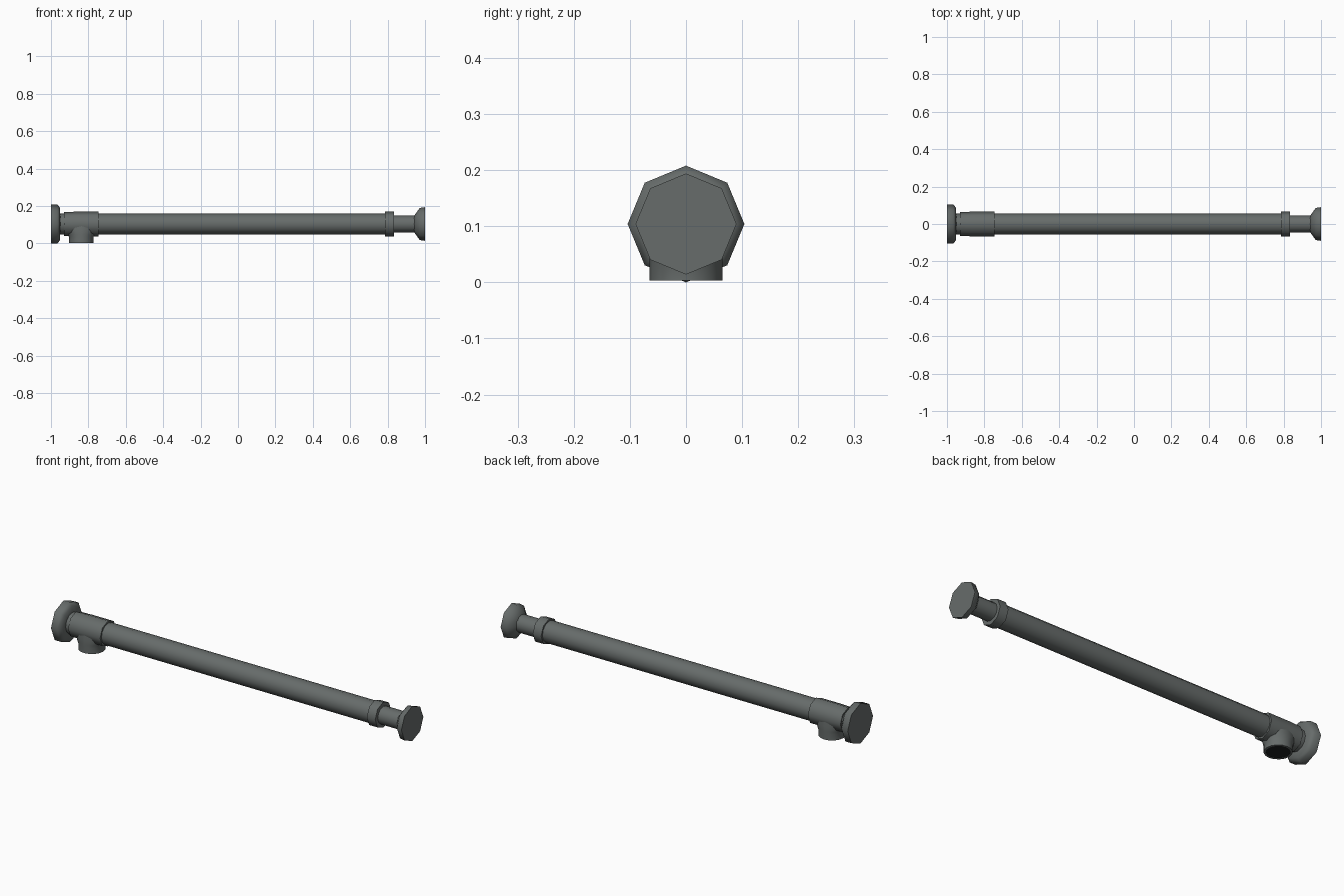
import bpy, bmesh, math

if "Cube" in bpy.data.objects:
    bpy.data.objects.remove(bpy.data.objects["Cube"])

AXIS_Z = 0.104


def material(name, rgb):
    m = bpy.data.materials.new(name)
    m.diffuse_color = (*rgb, 1)
    m.use_nodes = True
    m.node_tree.nodes["Principled BSDF"].inputs["Base Color"].default_value = m.diffuse_color
    return m


METAL = material("grey metal", (0.135, 0.15, 0.146))
DARK = material("dark opening", (0.012, 0.014, 0.014))


def loft(name, rings, mat):
    """Skin a list of point rings and cap both ends."""
    bm = bmesh.new()
    loops = [[bm.verts.new(p) for p in ring] for ring in rings]
    n = len(loops[0])
    for a, b in zip(loops, loops[1:]):
        for i in range(n):
            j = (i + 1) % n
            bm.faces.new((a[i], a[j], b[j], b[i]))
    bm.faces.new(loops[0])
    bm.faces.new(loops[-1])
    bmesh.ops.recalc_face_normals(bm, faces=bm.faces)
    me = bpy.data.meshes.new(name)
    bm.to_mesh(me)
    bm.free()
    me.materials.append(mat)
    ob = bpy.data.objects.new(name, me)
    bpy.context.collection.objects.link(ob)
    bpy.ops.object.select_all(action='DESELECT')
    ob.select_set(True)
    bpy.context.view_layer.objects.active = ob
    return ob


def smooth(angle):
    bpy.ops.object.shade_smooth_by_angle(angle=math.radians(angle))


def turned(name, profile, sides=8):
    """Lathe (x, radius) points about the pipe axis, one corner on top."""
    steps = [2 * math.pi * i / sides for i in range(sides)]
    ob = loft(name, [[(x, r * math.sin(t), AXIS_Z + r * math.cos(t)) for t in steps]
                     for x, r in profile], METAL)
    smooth(50)
    return ob


# Main run of pipe and the thinner necks
turned("main_pipe", [(-0.76, 0.055), (0.80, 0.055)], 12)
turned("left_neck", [(-0.96, 0.055), (-0.92, 0.055)], 12)
turned("right_neck", [(0.82, 0.045), (0.95, 0.045)], 12)

# Collars around the pipe
turned("right_collar", [(0.785, 0.066), (0.833, 0.066)])
turned("tee_body", [(-0.93, 0.064), (-0.89, 0.065), (-0.87, 0.066), (-0.745, 0.066)])

# End flanges
turned("left_flange", [(-1.0, 0.104), (-0.966, 0.104), (-0.952, 0.088), (-0.95, 0.05)])
turned("right_flange", [(0.942, 0.045), (0.972, 0.086), (1.0, 0.09)])

# Downward branch, flaring along the pipe where it joins
N = 16
TURN = [2 * math.pi * i / N for i in range(N)]


def oval(z, rx, ry):
    return [(-0.838 + rx * math.cos(t), ry * math.sin(t), z) for t in TURN]


loft("tee_branch", [oval(0.012, 0.053, 0.053), oval(0.003, 0.056, 0.056),
                    oval(0.003, 0.065, 0.065), oval(0.034, 0.065, 0.065),
                    oval(0.048, 0.072, 0.065), oval(0.07, 0.084, 0.064),
                    oval(0.104, 0.09, 0.06)], METAL)
smooth(40)

# Dark mouth of the branch, and the lowest flange corner rests on z = 0
loft("branch_mouth", [oval(0.004, 0.057, 0.057), oval(0.010, 0.057, 0.057)], DARK)
